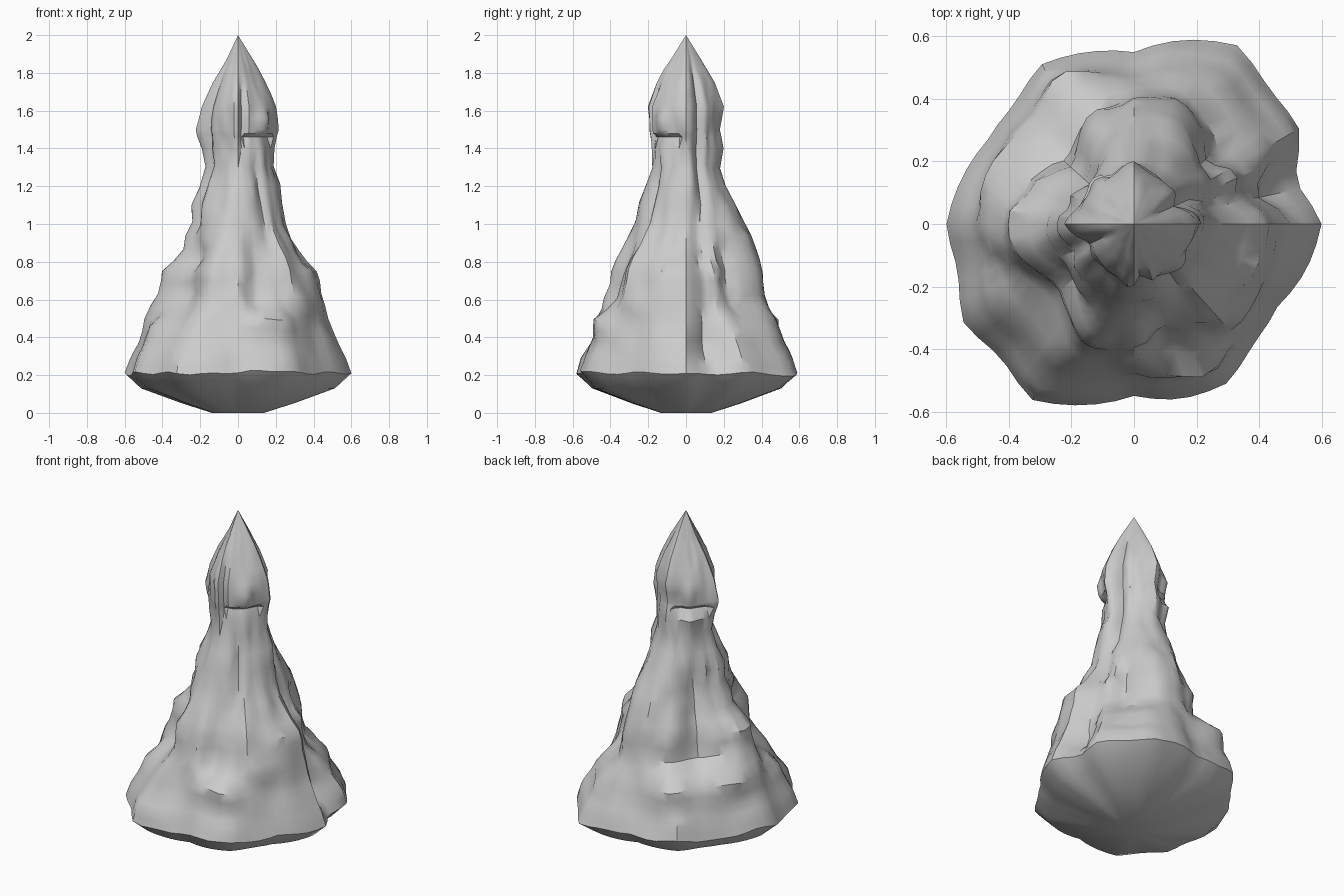
import bpy, bmesh, math
from mathutils import Vector, noise

cube = bpy.data.objects.get("Cube")
if cube:
    bpy.data.objects.remove(cube, do_unlink=True)

# Height, then reach towards left, back, right and front
PROFILE = [
    (0, .14, .13, .14, .13), (.05, .3, .28, .3, .28), (.13, .53, .46, .53, .5),
    (.21, .6, .58, .6, .58), (.29, .57, .57, .57, .55), (.38, .53, .52, .52, .5),
    (.5, .48, .47, .48, .47), (.62, .45, .41, .41, .42), (.75, .41, .41, .4, .4),
    (.87, .32, .37, .29, .34), (1, .25, .31, .24, .27), (1.1, .23, .26, .25, .25),
    (1.2, .22, .21, .2, .21), (1.3, .19, .18, .17, .18), (1.4, .19, .2, .2, .19),
    (1.5, .22, .18, .22, .2), (1.62, .21, .2, .19, .21), (1.75, .15, .15, .13, .16),
    (1.87, .08, .08, .06, .08),
]
# Rim radius every fifteen degrees
RIM = [.6, .53, .61, .61, .66, .61, .55, .57, .59, .54, .54, .57,
       .6, .58, .63, .6, .65, .6, .55, .58, .59, .54, .53, .57]
# Clefts: angle, angular half width, low end, high end, depth
CLEFTS = [
    (14, 13, .22, 1.1, .2), (24, 15, 1.0, 1.9, .18), (166, 10, .6, 1.3, .1),
    (284, 12, .48, 1.0, .18), (277, 11, 1.34, 1.8, .18), (305, 9, .8, 1.4, .12),
    (100, 11, .45, 1.1, .1), (137, 34, .52, 1.2, .36), (203, 14, .9, 1.9, .14),
    (40, 30, .45, .98, .26), (220, 30, .45, .98, .26), (299, 14, .54, 1.0, .12),
]
# Knobs on the flanks: angle, height, swell
KNOBS = [
    (293, .5, .1), (113, .5, .12), (168, .54, .06),
    (315, 1.55, .25), (135, 1.55, .22), (315, 1.36, .2), (135, 1.36, .2),
]
SEGMENTS = 60
HEIGHTS = sorted({p[0] for p in PROFILE} | {.25, .33, .44, .56, .69, .81, .93,
                                            1.46, 1.48, 1.56, 1.69, 1.82})


def lerp(a, b, t):
    return a + (b - a) * t


def clamp(t):
    return min(1, max(0, t))


def angle_gap(a, b):
    return abs((a - b + 180) % 360 - 180)


def reach_at(z):
    for low, high in zip(PROFILE, PROFILE[1:]):
        if z <= high[0]:
            t = (z - low[0]) / (high[0] - low[0])
            return [lerp(a, b, t) for a, b in zip(low[1:], high[1:])]
    return PROFILE[-1][1:]


def rim_radius(deg):
    i, t = divmod(deg / 15, 1)
    return lerp(RIM[int(i) % 24], RIM[(int(i) + 1) % 24], t)


def radius(deg, z):
    reach = reach_at(z)
    q = int(deg // 90) % 4
    turn = math.radians(deg % 90)
    # Diamond section up the spire, rounder further down
    power = lerp(2.1, 1.2, clamp((z - .9) / .55))
    r = ((math.cos(turn) / reach[q]) ** power
         + (math.sin(turn) / reach[(q + 1) % 4]) ** power) ** (-1 / power)
    foot = sum(reach) / 4 / .59 * rim_radius(deg)
    r = lerp(foot, r, clamp((z - .3) / .3))
    if z < .22:
        return r
    for angle, width, low, high, depth in CLEFTS:
        if low < z < high:
            side = max(0, 1 - angle_gap(deg, angle) / width)
            r *= 1 - depth * side * min(1, (z - low) / .12, (high - z) / .15)
    for angle, height, swell in KNOBS:
        r *= 1 + swell * math.exp(-(angle_gap(deg, angle) / 16) ** 2 - ((z - height) / .08) ** 2)
    # Overhanging ledge on two opposite faces
    if 1.4 < z < 1.47 and min(angle_gap(deg, 315), angle_gap(deg, 135)) < 38:
        r *= .87
    # Vertical flutes and general roughness, fading out at the rim
    a = math.radians(deg)
    flute = noise.noise(Vector((math.cos(a) * 4, math.sin(a) * 4, z * 1.5)))
    rough = noise.noise(Vector((math.cos(a) * 3 + 7, math.sin(a) * 3, z * 9)))
    return r * (1 + clamp((z - .2) / .3) * (.04 * flute + .06 * rough))


def ring(bm, z):
    verts = []
    for i in range(SEGMENTS):
        deg = i * 360 / SEGMENTS
        a = math.radians(deg)
        r = radius(deg, z)
        wave = .03 * noise.noise(Vector((math.cos(a) * 3, math.sin(a) * 3, z * 4)))
        lift = wave if .2 < z < 1.4 else 0
        verts.append(bm.verts.new((r * math.cos(a), r * math.sin(a), z + lift)))
    return verts


# Stone spire with its wide foot
bm = bmesh.new()
rings = [ring(bm, z) for z in HEIGHTS]
tip = bm.verts.new((0, 0, 2))
bm.faces.new(list(reversed(rings[0])))
for lower, upper in zip(rings, rings[1:]):
    for i in range(SEGMENTS):
        j = (i + 1) % SEGMENTS
        bm.faces.new((lower[i], lower[j], upper[j], upper[i]))
for i in range(SEGMENTS):
    bm.faces.new((rings[-1][i], rings[-1][(i + 1) % SEGMENTS], tip))
bmesh.ops.triangulate(bm, faces=bm.faces[:])
mesh = bpy.data.meshes.new("stone_spire")
bm.to_mesh(mesh)
bm.free()
spire = bpy.data.objects.new("stone_spire", mesh)
bpy.context.collection.objects.link(spire)

# Plain grey stone
stone = bpy.data.materials.new("grey_stone")
stone.use_nodes = True
colour = (.6, .6, .6, 1)
stone.diffuse_color = colour
stone.node_tree.nodes["Principled BSDF"].inputs["Base Color"].default_value = colour
mesh.materials.append(stone)

bpy.ops.object.select_all(action="DESELECT")
spire.select_set(True)
bpy.context.view_layer.objects.active = spire
bpy.ops.object.shade_smooth_by_angle(angle=math.radians(36))
